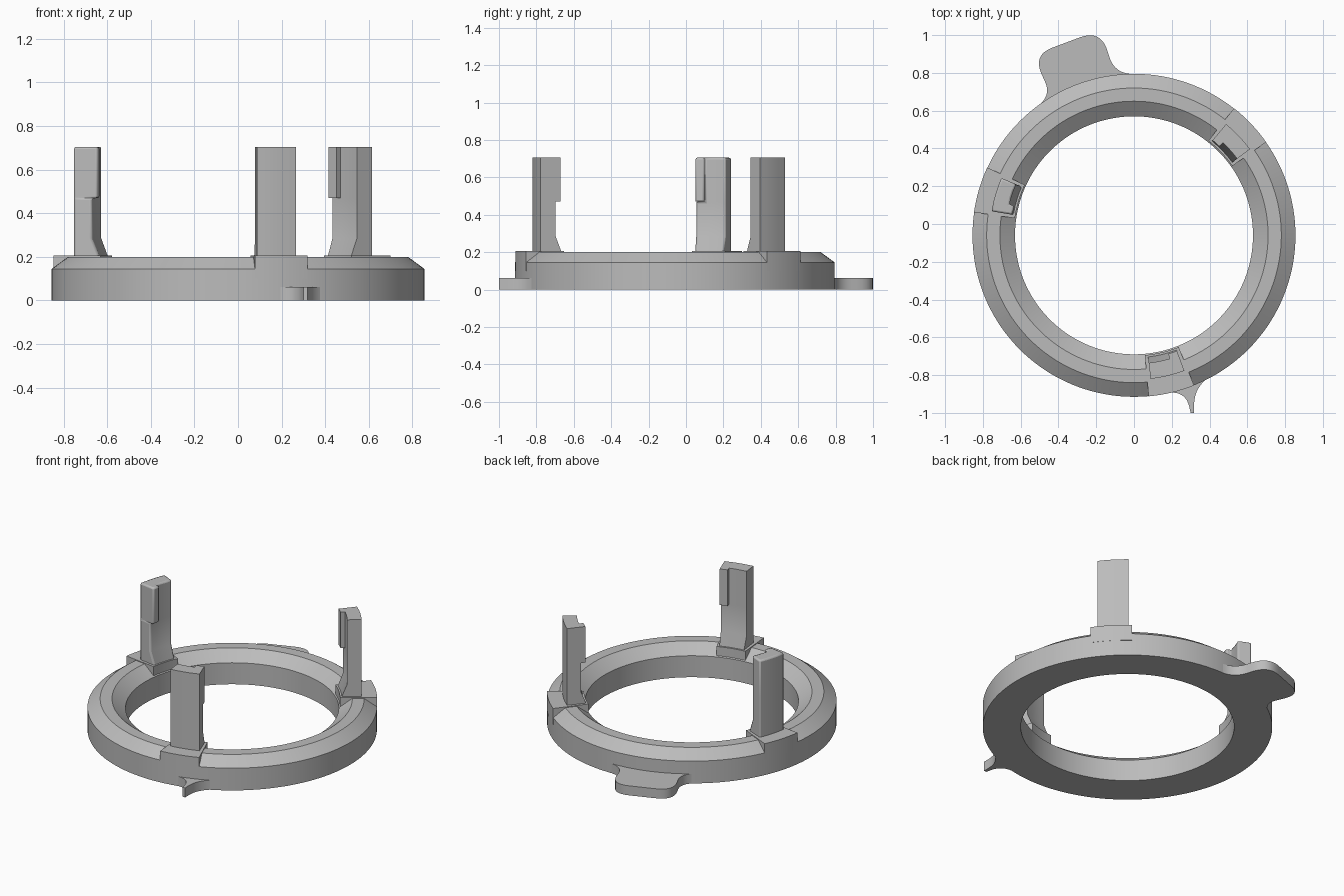
import bpy, bmesh
from math import radians, sin, cos, tau

if bpy.data.objects.get("Cube"):
    bpy.data.objects.remove(bpy.data.objects["Cube"])

CY = -0.06            # ring centre on y
HOLE, OUTER = 0.63, 0.855
ARMS = (43.5, 163.5, 283.5)

gray = bpy.data.materials.new("neutral_gray")
gray.use_nodes = True
colour = (0.5, 0.5, 0.5, 1)
gray.diffuse_color = colour
gray.node_tree.nodes["Principled BSDF"].inputs["Base Color"].default_value = colour


def polar(r, deg, z):
    a = radians(deg)
    return (r * cos(a), CY + r * sin(a), z)


def loft(name, rings, closed=False, bevel=0):
    """Skin a run of equal closed outlines, capped or joined end to end."""
    bm = bmesh.new()
    loops = [[bm.verts.new(p) for p in ring] for ring in rings]
    pairs = list(zip(loops, loops[1:]))
    if closed:
        pairs.append((loops[-1], loops[0]))
    else:
        bm.faces.new(loops[0])
        bm.faces.new(loops[-1])
    for a, b in pairs:
        for i in range(len(a)):
            j = (i + 1) % len(a)
            bm.faces.new((a[i], a[j], b[j], b[i]))
    bmesh.ops.remove_doubles(bm, verts=bm.verts[:], dist=0.0001)
    bmesh.ops.recalc_face_normals(bm, faces=bm.faces[:])
    mesh = bpy.data.meshes.new(name)
    bm.to_mesh(mesh)
    bm.free()
    mesh.materials.append(gray)
    obj = bpy.data.objects.new(name, mesh)
    bpy.context.collection.objects.link(obj)
    bpy.ops.object.select_all(action='DESELECT')
    obj.select_set(True)
    bpy.context.view_layer.objects.active = obj
    if bevel:
        mod = obj.modifiers.new("edge_softening", 'BEVEL')
        mod.width = bevel
        mod.segments = 2
        mod.limit_method = 'ANGLE'
        mod.angle_limit = radians(40)
    bpy.ops.object.shade_smooth_by_angle(angle=radians(25))
    return obj


def sweep(name, profile, start, end, steps, closed=False):
    """Turn an (r, z) profile about the ring axis."""
    count = steps if closed else steps + 1
    angles = [start + (end - start) * i / steps for i in range(count)]
    return loft(name, [[polar(r, a, z) for r, z in profile] for a in angles], closed)


# Ring with a chamfer on both top edges
sweep("base_ring", [(HOLE, 0), (OUTER, 0), (OUTER, 0.145), (0.78, 0.2),
                    (0.71, 0.2), (HOLE, 0.14)], 0, 360, 144, True)


def post_outline(mid, inner, hook, z, outer=0.765):
    """Curved L-shaped section: outer arc, hook at one end, inner arc."""
    arc = [-6.9, -3.8, -0.6, 2.6, 6.9]
    pts = [polar(outer, mid + a, z) for a in arc]
    pts += [polar(hook, mid + a, z) for a in (6.9, 2.6)]
    pts += [polar(inner, mid + a, z) for a in reversed(arc[:4])]
    return pts


# Pads and hooked posts
for n, mid in enumerate(ARMS, 1):
    sweep(f"pad_{n}", [(0.637, 0.1), (OUTER + 0.001, 0.1),
                       (OUTER + 0.001, 0.205), (0.637, 0.205)],
          mid - 8.3, mid + 8.3, 8)
    levels = [(0.648, 0.648, 0.15), (0.648, 0.648, 0.205), (0.68, 0.68, 0.285),
              (0.68, 0.68, 0.47), (0.68, 0.653, 0.47), (0.68, 0.653, 0.705)]
    loft(f"hooked_post_{n}",
         [post_outline(mid, i, h, z) for i, h, z in levels], bevel=0.01)


def rounded(corners, steps=8):
    """Outline from (x, y, radius) corners, each rounded by a quadratic arc."""
    out = []
    for i, (x, y, r) in enumerate(corners):
        if not r:
            out.append((x, y))
            continue
        ends = []
        for qx, qy, _ in (corners[i - 1], corners[(i + 1) % len(corners)]):
            d = ((qx - x) ** 2 + (qy - y) ** 2) ** 0.5
            ends.append((x + (qx - x) * r / d, y + (qy - y) * r / d))
        for k in range(steps + 1):
            t = k / steps
            w = ((1 - t) ** 2, 2 * t * (1 - t), t * t)
            out.append(tuple(w[0] * a + w[1] * c + w[2] * b
                             for a, c, b in zip(ends[0], (x, y), ends[1])))
    return out


def tab(name, corners):
    outline = rounded(corners)
    loft(name, [[(x, y, z) for x, y in outline] for z in (0, 0.062)])


# Finger tab at the back and pointer at the front
tab("finger_tab", [(-0.38, 0.6, 0), (-0.49, 0.64, 0), (-0.445, 0.695, 0.06),
                   (-0.535, 0.895, 0.11), (-0.175, 1.03, 0.12),
                   (-0.105, 0.80, 0.09), (0.0, 0.793, 0), (-0.1, 0.65, 0)])
tab("pointer", [(0.2, -0.8, 0), (0.18, -0.893, 0), (0.275, -0.89, 0.08),
                (0.30, -1.0, 0), (0.318, -1.0, 0), (0.318, -0.87, 0.09),
                (0.385, -0.82, 0), (0.34, -0.75, 0)])
